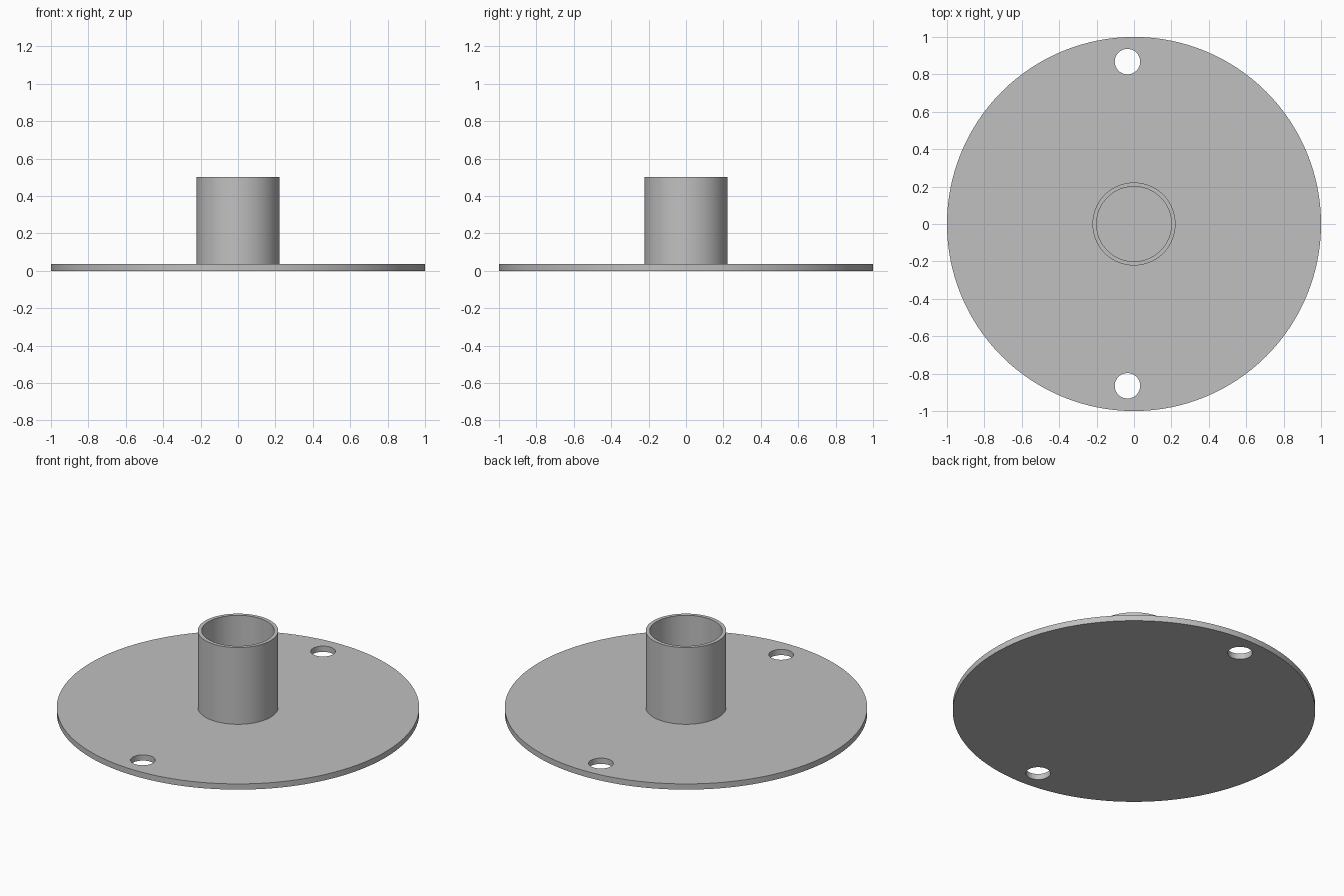
import bpy
import bmesh
import math

SEGMENTS = 128
PLATE_TOP = 0.035

default_cube = bpy.data.objects.get("Cube")
if default_cube:
    bpy.data.objects.remove(default_cube, do_unlink=True)

# Single plain grey material
grey = bpy.data.materials.new("plain grey")
grey.use_nodes = True
colour = (0.53, 0.53, 0.53, 1.0)
grey.diffuse_color = colour
grey.node_tree.nodes["Principled BSDF"].inputs["Base Color"].default_value = colour


def cylinder(name, radius, bottom, top, x=0.0, y=0.0, sides=SEGMENTS):
    bpy.ops.mesh.primitive_cylinder_add(
        vertices=sides, radius=radius, depth=top - bottom,
        location=(x, y, (bottom + top) / 2))
    obj = bpy.context.object
    obj.name = name
    obj.data.materials.append(grey)
    return obj


def select_only(obj):
    bpy.ops.object.select_all(action='DESELECT')
    obj.select_set(True)
    bpy.context.view_layer.objects.active = obj


def smooth(obj):
    select_only(obj)
    bpy.ops.object.shade_smooth_by_angle(angle=math.radians(30))


# Round base plate with two screw holes
plate = cylinder("base_plate", 1.0, 0.0, PLATE_TOP)
for y in (-0.865, 0.868):
    cutter = cylinder("hole_cutter", 0.068, -0.1, 0.2, x=-0.035, y=y, sides=64)
    cutter.hide_render = True
    cut = plate.modifiers.new("screw_hole", 'BOOLEAN')
    cut.operation = 'DIFFERENCE'
    cut.solver = 'EXACT'
    cut.object = cutter
    select_only(plate)
    bpy.ops.object.modifier_apply(modifier=cut.name)
    bpy.data.objects.remove(cutter, do_unlink=True)
smooth(plate)

# Open socket tube, its foot sunk slightly into the plate
profile = [(0.222, 0.02), (0.222, 0.502), (0.2, 0.502), (0.2, 0.02)]
bm = bmesh.new()
verts = [bm.verts.new((r, 0, z)) for r, z in profile]
edges = [bm.edges.new((verts[i], verts[(i + 1) % len(verts)]))
         for i in range(len(verts))]
bmesh.ops.spin(bm, geom=verts + edges, cent=(0, 0, 0), axis=(0, 0, 1),
               angle=math.tau, steps=SEGMENTS, use_merge=True)
bmesh.ops.remove_doubles(bm, verts=bm.verts, dist=0.0001)
bmesh.ops.recalc_face_normals(bm, faces=bm.faces)
mesh = bpy.data.meshes.new("socket_tube")
bm.to_mesh(mesh)
bm.free()
mesh.materials.append(grey)
tube = bpy.data.objects.new("socket_tube", mesh)
bpy.context.collection.objects.link(tube)
smooth(tube)
